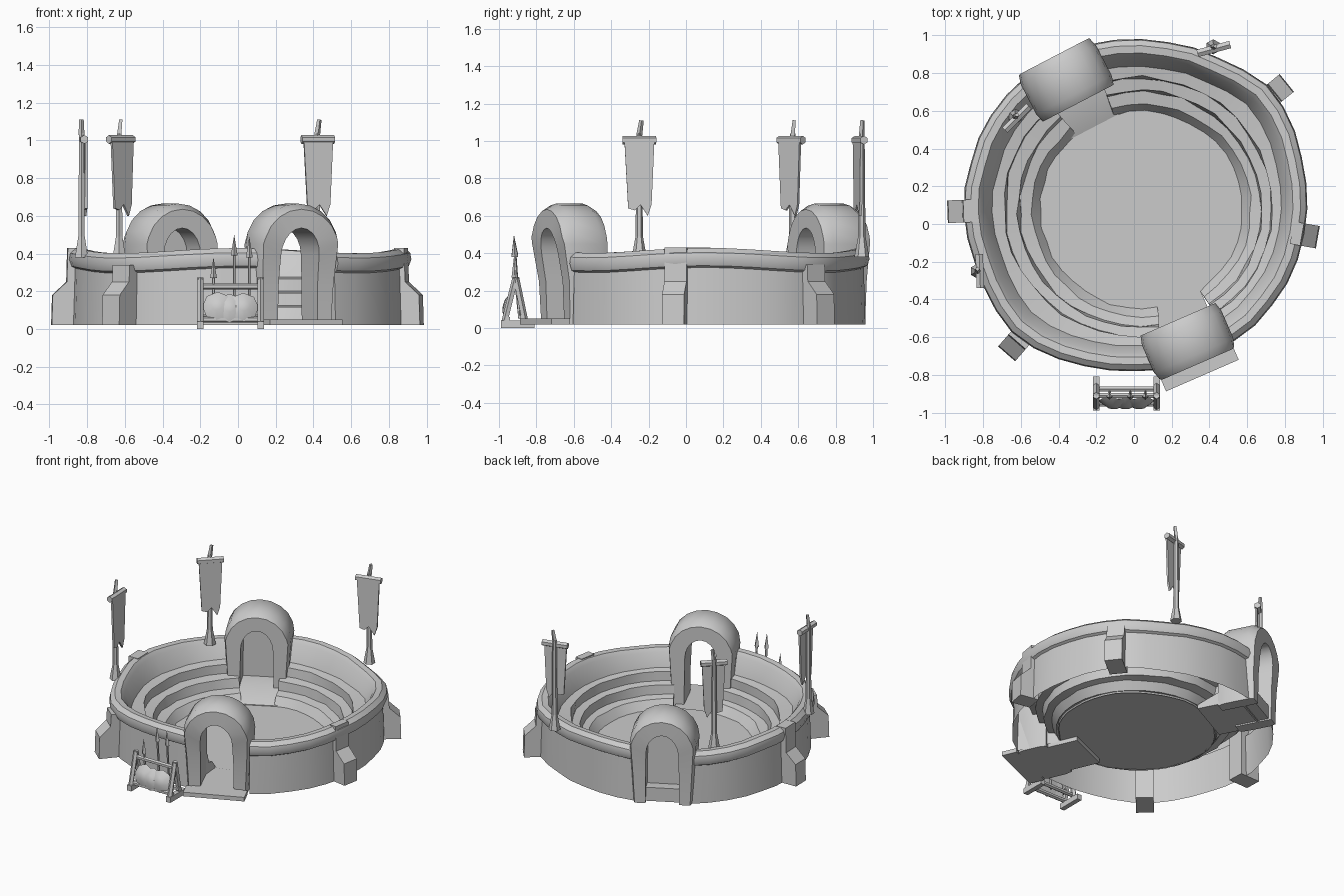
import bpy, bmesh, math, random
from math import sin, cos, pi, radians
from mathutils import Vector, Matrix

random.seed(4)
if "Cube" in bpy.data.objects:
    bpy.data.objects.remove(bpy.data.objects["Cube"], do_unlink=True)

stone = bpy.data.materials.new("pale_grey")
stone.use_nodes = True
stone.diffuse_color = (0.6, 0.6, 0.6, 1)
bsdf = stone.node_tree.nodes["Principled BSDF"]
bsdf.inputs["Base Color"].default_value = (0.6, 0.6, 0.6, 1)
bsdf.inputs["Roughness"].default_value = 0.9

CENTRE = Vector((0.01, 0.1, 0))
FLOOR_SHIFT = Vector((0.03, -0.025, 0))
RX, RY = 0.9, 0.875
parts = []


def finish(name, bm):
    bmesh.ops.recalc_face_normals(bm, faces=bm.faces)
    mesh = bpy.data.meshes.new(name)
    bm.to_mesh(mesh)
    bm.free()
    mesh.materials.append(stone)
    ob = bpy.data.objects.new(name, mesh)
    bpy.context.collection.objects.link(ob)
    parts.append(ob)
    return ob


def beam(name, a, b, r1, r2=None, sides=6):
    """Tapered rod between two points."""
    a, b = Vector(a), Vector(b)
    bm = bmesh.new()
    spin = (b - a).to_track_quat('Z', 'Y').to_matrix().to_4x4()
    bmesh.ops.create_cone(bm, cap_ends=True, segments=sides, radius1=r1,
                          radius2=r1 if r2 is None else r2, depth=(b - a).length,
                          matrix=Matrix.Translation((a + b) / 2) @ spin)
    return finish(name, bm)


def box(name, loc, size, angle=0):
    bm = bmesh.new()
    m = Matrix.Translation(loc) @ Matrix.Rotation(angle, 4, 'Z') @ Matrix.Diagonal((*size, 1))
    bmesh.ops.create_cube(bm, size=1, matrix=m)
    return finish(name, bm)


def prism(name, outline, frame):
    """Extrude a flat outline (u, z) across a width given by frame(u, side, z)."""
    bm = bmesh.new()
    rings = [[bm.verts.new(frame(u, s, z)) for u, z in outline] for s in (-1, 1)]
    n = len(outline)
    for i in range(n):
        j = (i + 1) % n
        bm.faces.new((rings[0][i], rings[0][j], rings[1][j], rings[1][i]))
    for ring in rings:
        bm.faces.new(ring)
    return finish(name, bm)


# Ring wall with rounded rim and stepped seating, in two arcs between the gates
PROFILE = [(0.985, 0.02), (0.98, 0.17), (0.975, 0.31), (0.995, 0.32), (1.01, 0.355),
           (1.003, 0.39), (0.97, 0.415), (0.925, 0.412), (0.9, 0.385), (0.85, 0.275),
           (0.79, 0.265), (0.785, 0.2), (0.72, 0.19), (0.71, 0.125), (0.645, 0.115),
           (0.59, 0.045)]


def corner_bulge(deg):
    """The wall swells outward where the two diagonal buttresses stand."""
    return 1 + 0.05 * sum(math.exp(-((deg % 360 - c) / 18) ** 2) for c in (39, 229))


def ring_arc(name, start, end, steps):
    bm = bmesh.new()
    rows = []
    for i in range(steps + 1):
        deg = start + (end - start) * i / steps
        t = radians(deg)
        wobble = random.uniform(-0.005, 0.005)
        row = []
        for k, (f, z) in enumerate(PROFILE):
            if k < 10:
                f = (f + wobble) * corner_bulge(deg)
            else:
                f += random.uniform(-0.008, 0.008)
            if z > 0.3:
                z += 0.014 * cos(4 * t)
            # Seating circles drift towards the arena floor's own centre
            shift = FLOOR_SHIFT * min(1, max(0, (0.9 - f) / 0.25))
            row.append(bm.verts.new(CENTRE + shift + Vector((f * RX * cos(t), f * RY * sin(t), z))))
        rows.append(row)
    for a, b in zip(rows, rows[1:]):
        for k in range(len(PROFILE) - 1):
            bm.faces.new((a[k], a[k + 1], b[k + 1], b[k]))
    bm.faces.new(rows[0])
    bm.faces.new(rows[-1])
    finish(name, bm)


ring_arc("left_wall_and_seats", -55, 106, 18)
ring_arc("right_wall_and_seats", 130, 279, 17)

# Arena floor
bm = bmesh.new()
bmesh.ops.create_circle(bm, cap_ends=True, segments=32, radius=0.61,
                        matrix=Matrix.Translation(CENTRE + FLOOR_SHIFT + Vector((0, 0, 0.055)))
                        @ Matrix.Diagonal((RX, RY, 1, 1)))
finish("arena_floor", bm)


# Arched gates
def arch_line(half, foot_half, spring, rise):
    right = [(foot_half, 0.02), ((foot_half + half) / 2, 0.25), (half, spring)]
    arc = [(half * cos(pi * i / 10), spring + rise * sin(pi * i / 10)) for i in range(1, 10)]
    return right + arc + [(-u, z) for u, z in reversed(right)]


def gate(name, centre, facing, half, depth, taper):
    """Deep arch whose outer face leans out towards the top."""
    out = Vector((cos(facing), sin(facing), 0))
    side = Vector((-out.y, out.x, 0))
    outer = arch_line(half, half - 0.025, 0.45, 0.215)
    inner = arch_line(0.11, 0.115, 0.39, 0.145)
    bm = bmesh.new()

    def line(pts, v, shrink=0.0):
        row = []
        for u, z in pts:
            lean = 1 - taper * min(1, max(0, (0.5 - z) / 0.3)) if v > 0 else 1
            drop = shrink if z > 0.45 else 0
            row.append(bm.verts.new(centre + out * (v * lean) + side * (u * (1 - shrink * 2))
                                    + Vector((0, 0, z - drop))))
        return row

    loops = [line(inner, -depth), line(outer, -depth, 0.03), line(outer, -depth + 0.05),
             line(outer, depth - 0.05), line(outer, depth, 0.03), line(inner, depth)]
    for a, b in zip(loops, loops[1:] + loops[:1]):
        for i in range(len(a) - 1):
            bm.faces.new((a[i], a[i + 1], b[i + 1], b[i]))
    for i in (0, -1):
        bm.faces.new([loop[i] for loop in loops])
    finish(name, bm)
    return out, side, inner


FRONT, BACK = Vector((0.285, -0.625, 0)), Vector((-0.36, 0.765, 0))
out, side, inner = gate("front_gate", FRONT, radians(-66.5), 0.23, 0.13, 0.4)
box("front_gate_floor", FRONT - out * 0.12 + Vector((0, 0, 0.035)), (0.46, 0.34, 0.03), radians(-66.5))
box("front_threshold", FRONT + out * 0.14 + Vector((0, 0, 0.035)), (0.11, 0.42, 0.03), radians(-66.5))
out, side, inner = gate("back_gate", BACK, radians(117.5), 0.225, 0.14, 0.15)
prism("back_gate_door", inner,
      lambda u, s, z: BACK + out * (0.02 + s * 0.006) + side * u + Vector((0, 0, z)))
# Ramp from the back gate down to the floor
prism("back_gate_ramp", [(-0.29, 0.03), (-0.29, 0.06), (-0.12, 0.13), (0.1, 0.13), (0.1, 0.03)],
      lambda u, s, z: BACK + out * u + side * (s * 0.19) + Vector((0, 0, z)))

# Sloped buttresses
for label, deg, reach in (("left", -10, 0.98), ("back_left", 39, 1.03),
                          ("right", 182, 1.0), ("front_right", 229, 1.045)):
    a = radians(deg)
    rad, tan = Vector((cos(a), sin(a), 0)), Vector((-sin(a), cos(a), 0))
    top = 0.43 if label in ("left", "right") else 0.34
    shape = [(0.84, 0.02), (reach, 0.02), (reach - 0.005, 0.18),
             (reach - 0.08, 0.25), (reach - 0.085, top), (0.84, top)]
    prism(label + "_buttress", shape,
          lambda u, s, z: CENTRE + rad * u + tan * (s * 0.06) + Vector((0, 0, z)))

# Banners on poles
BANNERS = (("right", (-0.83, -0.25), 92, -1), ("back_right", (-0.63, 0.57), 45, -1),
           ("back_left", (0.42, 0.94), 15, -1))
for label, (x, y), deg, face in BANNERS:
    foot = Vector((x, y, 0))
    along = Vector((cos(radians(deg)), sin(radians(deg)), 0))
    normal = Vector((-along.y, along.x, 0)) * face
    up = lambda z: foot + Vector((0, 0, z))
    beam(label + "_pole_foot", up(0.38), up(0.5), 0.04, 0.018)
    beam(label + "_pole", up(0.45), up(1.04), 0.02, 0.015)
    beam(label + "_pole_tip", up(1.03), up(1.11) + along * 0.012, 0.016, 0.012, 4)
    bar = up(1.005) + normal * 0.012
    beam(label + "_crossbar", bar - along * 0.09, bar + along * 0.09, 0.023)
    cloth = [(-0.08, 1.0), (-0.06, 0.64), (-0.025, 0.63), (0.005, 0.66),
             (0.045, 0.6), (0.065, 0.66), (0.08, 1.0)]
    prism(label + "_banner", cloth,
          lambda u, s, z: up(z) + along * u + normal * (0.022 + s * 0.007))

# Weapon rack: two trestles joined by rails
for label, x in (("left", 0.12), ("right", -0.2)):
    box(label + "_rack_foot", (x, -0.9, 0.02), (0.035, 0.18, 0.04))
    for end, y in (("front", -0.97), ("back", -0.86)):
        beam(f"{label}_rack_{end}_leg", (x, y, 0.03), (x, -0.91, 0.27), 0.018, sides=5)
for label, y, z in (("top", -0.91, 0.225), ("front", -0.955, 0.05), ("back", -0.875, 0.06)):
    beam(label + "_rack_rail", (-0.215, y, z), (0.135, y, z), 0.016)

# Spears and shields on the rack
for i, (x, tip) in enumerate(((-0.13, 0.38), (-0.02, 0.5), (0.06, 0.49))):
    beam(f"spear_shaft_{i}", (x, -0.89, 0.05), (x, -0.915, tip - 0.1), 0.008, sides=5)
    beam(f"spear_head_{i}", (x, -0.915, tip - 0.11), (x, -0.92, tip), 0.018, 0.0, 4)
for i, (x, z) in enumerate(((-0.11, 0.12), (-0.045, 0.11), (0.03, 0.115))):
    lean = Vector((0.1 * (i - 1), -1, 0.3)).normalized()
    back = Vector((x, -0.945, z))
    beam(f"shield_{i}", back, back + lean * 0.03, 0.08, 0.03, 8)

# Smooth shading with sharp edges kept
bpy.ops.object.select_all(action='DESELECT')
for ob in parts:
    ob.select_set(True)
bpy.context.view_layer.objects.active = parts[0]
bpy.ops.object.shade_smooth_by_angle(angle=radians(35))
